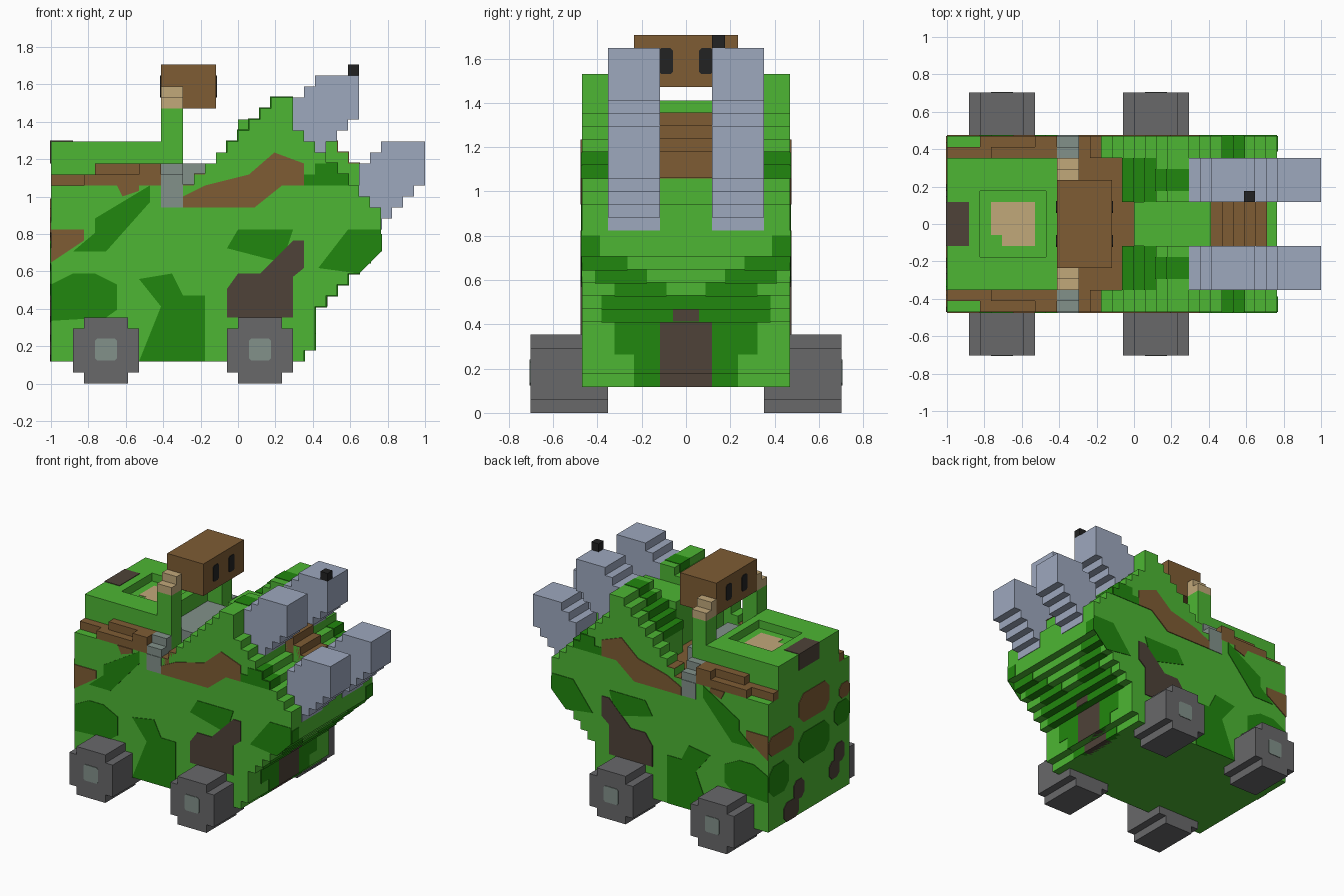
import bpy, bmesh

cube = bpy.data.objects.get("Cube")
if cube:
    bpy.data.objects.remove(cube, do_unlink=True)

U = 1 / 17          # one block
E = 0.07            # paint plate thickness, in blocks


def material(name, r, g, b):
    lin = [((c / 255 + 0.055) / 1.055) ** 2.4 for c in (r, g, b)] + [1]
    m = bpy.data.materials.new(name)
    m.use_nodes = True
    m.diffuse_color = lin
    bsdf = m.node_tree.nodes["Principled BSDF"]
    bsdf.inputs["Base Color"].default_value = lin
    bsdf.inputs["Roughness"].default_value = 0.9
    return m


GREEN = material("green", 77, 182, 51)
DARK = material("dark green", 33, 135, 14)
BROWN = material("brown", 126, 92, 52)
UMBER = material("dark brown", 78, 66, 56)
STEEL = material("blue grey", 157, 168, 190)
RUBBER = material("wheel grey", 104, 104, 106)
SAGE = material("grey green", 130, 145, 138)
TAN = material("tan", 193, 168, 122)
BLACK = material("black", 34, 34, 34)


def prism(name, pts, a, b, mat, axis="y"):
    """Extrude a profile (x,z along y, or y,z along x), measured in blocks."""
    bm = bmesh.new()

    def place(p, d):
        x, y = (p[0], d) if axis == "y" else (d, p[0])
        return ((x - 17) * U, y * U, p[1] * U)
    lo = [bm.verts.new(place(p, a)) for p in pts]
    hi = [bm.verts.new(place(p, b)) for p in pts]
    bm.faces.new(lo)
    bm.faces.new(hi)
    n = len(pts)
    for i in range(n):
        bm.faces.new((lo[i], lo[(i + 1) % n], hi[(i + 1) % n], hi[i]))
    bmesh.ops.recalc_face_normals(bm, faces=bm.faces)
    me = bpy.data.meshes.new(name)
    bm.to_mesh(me)
    bm.free()
    me.materials.append(mat)
    ob = bpy.data.objects.new(name, me)
    bpy.context.collection.objects.link(ob)


def rect(x0, x1, z0, z1):
    return [(x0, z0), (x1, z0), (x1, z1), (x0, z1)]


def box(name, x0, x1, y0, y1, z0, z1, mat):
    prism(name, rect(x0, x1, z0, z1), y0, y1, mat)


def pair(name, pts, a, b, mat):
    prism("left_" + name, pts, a, b, mat)
    prism("right_" + name, pts, -b, -a, mat)


def pair_box(name, x0, x1, y0, y1, z0, z1, mat):
    pair(name, rect(x0, x1, z0, z1), y0, y1, mat)


def columns(x0, x1, low, high):
    """Stepped outline, one block per column."""
    pts = [(i + s, high(i)) for i in range(x0, x1) for s in (0, 1)]
    pts += [(i + s, low(i)) for i in reversed(range(x0, x1)) for s in (1, 0)]
    return list(dict.fromkeys(pts))


def rounded(cx, cz, rx, rz, c):
    """Rectangle with cut corners."""
    return [p for sx, sz in ((-1, -1), (1, -1), (1, 1), (-1, 1))
            for p in ((cx + sx * rx, cz + sz * (rz - c)),
                      (cx + sx * (rx - c), cz + sz * rz))[::sx * sz]]


# Hull: outer walls, inner walls with open cockpit, centre ridge
def belly(i):
    return 2 if i < 23 else 3 if i == 23 else i - 17


def wall_top(i):
    return 18 if i < 12 else i + 6 if i < 20 else 26 if i < 22 else 45 - i


def inner_top(i):
    return 18 if i < 16 else wall_top(i)


def ridge_top(i):
    return 18 if i < 17 else 24 if i < 24 else 47 - i if i < 28 else 74 - 2 * i


pair("outer_wall", columns(0, 30, belly, wall_top), 6, 8, GREEN)
pair("inner_wall", columns(0, 30, belly, inner_top), 2, 6, GREEN)
prism("centre_hull", columns(0, 30, belly, ridge_top), -2, 2, GREEN)

# Brown stair on the nose ridge
for i in range(24, 29):
    box(f"ridge_step_{i - 23}", i, i + 1 + E, -2, 2, 18, ridge_top(i) + E, BROWN)

# Cockpit floor and seat
box("cockpit_floor", 12, 16, -6, 6, 18, 18 + E, BROWN)
box("cockpit_floor_front", 16, 17, -2, 2, 18, 18 + E, BROWN)
box("seat", 10, 14, -4, 4, 18, 20, SAGE)

# Rear deck with a shallow square recess
box("deck_base", 0, 10, -6, 6, 18, 21, GREEN)
box("deck_rear", 0, 3, -6, 6, 21, 22, GREEN)
box("deck_front", 9, 10, -6, 6, 21, 22, GREEN)
pair_box("deck_side", 3, 9, 3, 6, 21, 22, GREEN)
box("hatch", 5, 8, -2, 2, 21, 21 + E, TAN)
box("hatch_corner", 4, 5, -1, 2, 21, 21 + E, TAN)
box("deck_patch", -E, 2, -2, 2, 20, 22 + E, UMBER)

# Ledges and straps along the deck
pair_box("inner_ledge", 0, 10, 6, 7, 18, 19, BROWN)
pair_box("upper_ledge", 4, 10, 6, 7, 19, 20, BROWN)
pair_box("outer_ledge", 3, 10, 7, 8, 18, 19, BROWN)
pair_box("front_ledge", 8, 10, 7, 8, 19, 20, BROWN)
pair_box("strap", 10, 12, 6, 8, 18, 19, SAGE)
pair_box("strap_top", 10, 12, 6, 7, 19, 20, SAGE)
pair_box("strap_side", 10, 12, 8, 8 + E, 16, 18, SAGE)

# Raised arms, hands and the head block
pair_box("arm", 10, 12, 4, 6, 18, 25, GREEN)
pair_box("hand", 10, 12, 4, 6, 25, 26, TAN)
pair_box("fingers", 10, 12, 4, 5, 26, 27, TAN)
box("head", 10, 15, -4, 4, 25, 29, BROWN)
for side, x in (("front", 15), ("rear", 10 - E)):
    for s, y in (("left", 1.55), ("right", -1.55)):
        prism(f"{s}_{side}_eye", rounded(y, 27, .55, 1, .2), x, x + E, BLACK, "x")

# Stepped upper and lower tusks
pair("upper_tusk", columns(22, 28, lambda i: max(21, i - 3),
                           lambda i: min(28, i + 4)), 2, 6, STEEL)
pair("lower_tusk", columns(28, 34, lambda i: max(15, i - 15),
                           lambda i: min(22, i - 8)), 2, 6, STEEL)
pair_box("tusk_root", 30, 30 + E, 2, 6, 14, 15, STEEL)
box("antenna", 27, 28, 2, 3, 28, 29, BLACK)

# Wheels with hubs
for name, x in (("rear", 2), ("front", 16)):
    tread = columns(x, x + 6, lambda i: int(i in (x, x + 5)),
                    lambda i: 6 - int(i in (x, x + 5)))
    pair(name + "_wheel", tread, 6, 12 - E, RUBBER)
    pair(name + "_hub", rounded(x + 3, 3.1, 1, 1, .2), 12 - E, 12, SAGE)

# Dark green camouflage on the sides
for name, pts in (
        ("high", [(2, 12), (5, 12), (9, 16.5), (9, 18), (4, 15), (4, 13.7)]),
        ("low", [(0, 5.7), (5, 6), (6, 6.7), (6, 9), (4, 10), (2, 10), (0, 9)]),
        ("middle", [(8, 2), (14, 2), (14, 8), (12, 8), (11, 10), (8, 9.5), (10, 7)]),
        ("shoulder", [(16, 12.3), (17, 14), (22, 14), (21, 11)]),
        ("nose", [(24.3, 10.5), (27, 14), (30, 14), (30, 12), (28, 10)])):
    pair(name + "_patch", pts, 8, 8 + E, DARK)
pair_box("cheek_patch", 23, 27, 8, 8 + E, 18, 19, DARK)
pair_box("cheek_patch_top", 24, 26, 8, 8 + E, 19, 20, DARK)

# Brown camouflage on the sides
for name, mat, pts in (
        ("door", UMBER, [(16, 6), (22, 6), (22, 9.7), (23, 10.5), (23, 13),
                         (22, 13), (19, 10), (17, 10), (16, 8.6)]),
        ("sash", BROWN, [(12, 16), (18.5, 16), (21, 18), (23, 18), (23, 20),
                         (20.3, 21), (18, 19), (14, 18), (12, 17)]),
        ("tail", BROWN, [(0, 11), (3, 13), (3, 14), (0, 14)]),
        ("band", BROWN, [(6, 18), (8, 18), (8, 17.5), (6.5, 17)])):
    pair(name + "_patch", pts, 8, 8 + 1.5 * E, mat)

# Rear camouflage: cut-corner patches by centre and half size
for n, (mat, y, z, ry, rz) in enumerate((
        (BROWN, -1, 15, 3, 1.8), (BROWN, 5.5, 12.5, 2.5, 1.2), (BROWN, -7, 14.2, 1, .9),
        (DARK, -1, 10, 3, 1.9), (DARK, 6, 8, 2, 1.9), (DARK, -6.5, 11.6, 1.5, 1.4),
        (UMBER, 3.5, 3.2, 1.5, 1.2), (UMBER, 2, 5.2, 1, 1.2),
        (UMBER, -5, 5, 1, 1.1), (UMBER, -6, 6.8, 1, 1.2))):
    prism(f"rear_patch_{n + 1}", rounded(y, z, ry, rz, .5 * min(ry, rz)), -E, 0, mat, "x")

# Dark chevron climbing the stepped nose, with a brown centre panel
for x in range(25, 30):
    y0 = max(0, 1.5 * (x - 26))
    y1 = 6.5 if x < 27 else min(8, y0 + 4)
    pair_box(f"nose_stripe_{x - 24}", x - 1, x + E, y0, y1, x - 18 - E, x - 17, DARK)
pair_box("nose_stripe_tip", 30, 30 + E, 6.6, 8, 12, 13.6, DARK)
pair_box("nose_flare", 23, 24 + E, 2, 5.5, 4.5, 7, DARK)
pair_box("nose_flare_base", 23, 24 + E, 2, 4, 3, 4.5, DARK)
pair_box("nose_flare_foot", 22, 23 + E, 2, 4, 2, 3, DARK)
box("nose_panel", 23, 24 + E, -2, 2, 3, 7, UMBER)
box("nose_panel_top", 24, 25 + 2 * E, -1, 1, 7, 8, UMBER)
box("nose_panel_foot", 22, 23 + E, -2, 2, 2, 3, UMBER)

# Painted stair treads on the cowl and cheeks
for x in range(16, 22):
    y0, y1 = (2, 6) if x < 19 else (3, 5)
    pair_box(f"cowl_tread_{x - 15}", x - E, x + 1, y0, y1,
             wall_top(x) - 1, wall_top(x) + E, DARK)
for name, mat, xs in (("cheek", DARK, (25, 26)), ("foot", BROWN, (12, 13))):
    for x in xs:
        pair_box(f"{name}_tread_{x}", x, x + 1 + E, 6, 8,
                 wall_top(x) - 1, wall_top(x) + E, mat)
